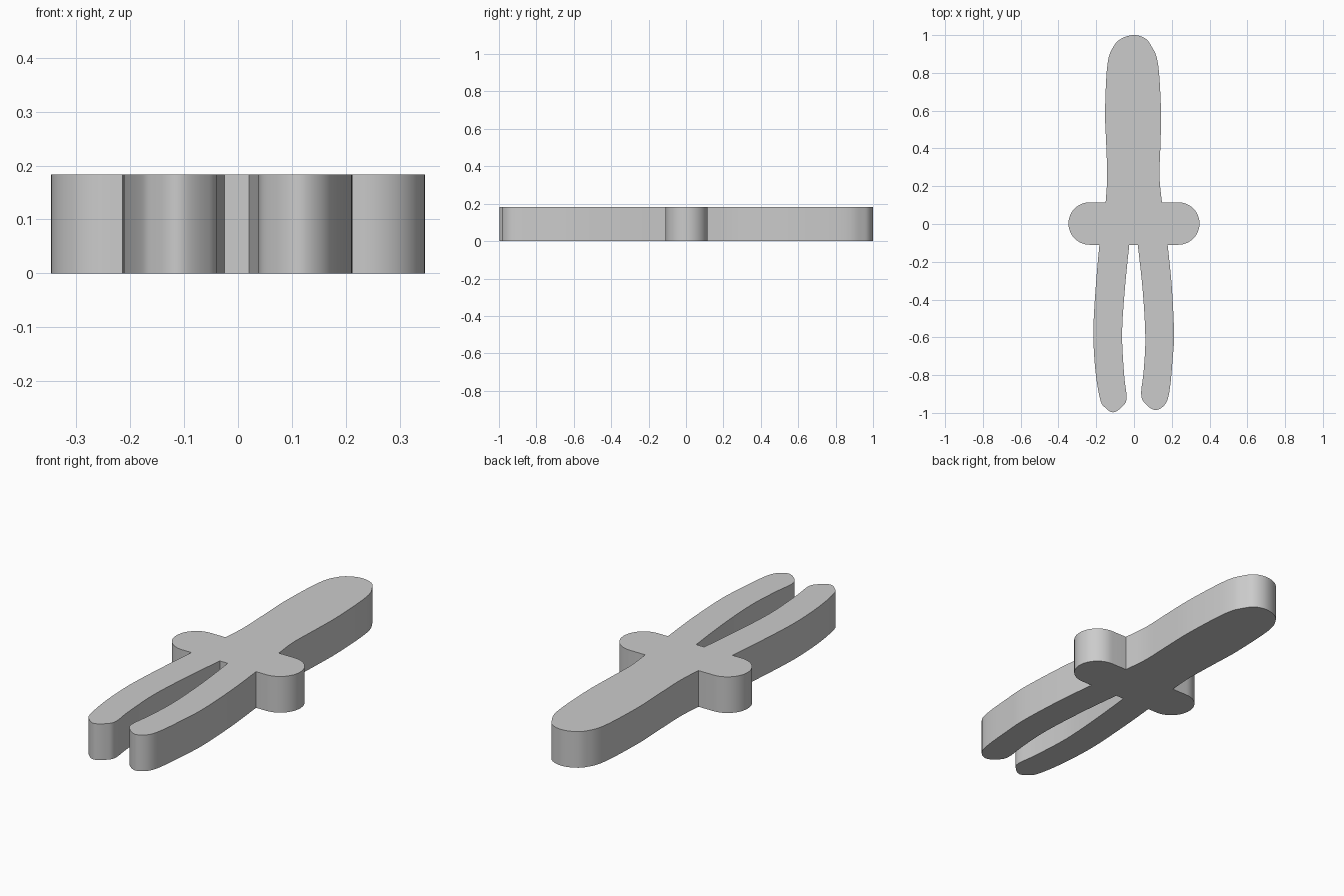
import bpy
import bmesh
import math
from mathutils import Vector

default_cube = bpy.data.objects.get("Cube")
if default_cube:
    bpy.data.objects.remove(default_cube, do_unlink=True)

THICKNESS = 0.183
BAR_TOP, BAR_BOTTOM = 0.115, -0.11
BAR_HALF_LENGTH = 0.347
STEPS = 5


def smooth_path(control_points):
    """Return a rounded path that passes through every control point."""
    pts = [Vector(p) for p in control_points]
    padded = [pts[0]] + pts + [pts[-1]]
    path = []
    for a, b, c, d in zip(padded, padded[1:], padded[2:], padded[3:]):
        for step in range(STEPS):
            t = step / STEPS
            tangent_b, tangent_c = (c - a) / 2, (d - b) / 2
            blend = t * t * (3 - 2 * t)
            path.append(b.lerp(c, blend)
                        + tangent_b * t * (1 - t) ** 2
                        - tangent_c * t * t * (1 - t))
    path.append(pts[-1])
    return path


def bar_end(side):
    """Return the half circle at one end of the crossbar, counterclockwise."""
    radius = (BAR_TOP - BAR_BOTTOM) / 2
    middle = (BAR_TOP + BAR_BOTTOM) / 2
    centre = Vector((side * (BAR_HALF_LENGTH - radius), middle))
    start = -math.pi / 2 * side
    segments = 24
    angles = [start + math.pi * i / segments for i in range(segments + 1)]
    return [centre + radius * Vector((math.cos(a), math.sin(a))) for a in angles]


# Broad rounded jaw, from its right-hand foot over the tip
jaw = smooth_path([
    (0.148, BAR_TOP), (0.135, 0.25), (0.14, 0.42), (0.143, 0.6), (0.127, 0.85),
    (0.09, 0.945), (0.055, 0.985), (0, 1), (-0.06, 0.985), (-0.105, 0.945),
    (-0.14, 0.85), (-0.153, 0.6), (-0.147, 0.42), (-0.142, 0.25), (-0.15, BAR_TOP),
])

# Two bowed handles, each from its left-hand root round the tip
handle_right = smooth_path([
    (-0.183, BAR_BOTTOM), (-0.2, -0.3), (-0.215, -0.56), (-0.205, -0.77),
    (-0.18, -0.925), (-0.155, -0.97), (-0.11, -0.997), (-0.06, -0.965),
    (-0.039, -0.92), (-0.052, -0.8), (-0.063, -0.58), (-0.048, -0.34),
    (-0.025, BAR_BOTTOM),
])
handle_left = smooth_path([
    (0.02, BAR_BOTTOM), (0.046, -0.35), (0.06, -0.6), (0.051, -0.78),
    (0.038, -0.9), (0.06, -0.952), (0.115, -0.985), (0.168, -0.95),
    (0.19, -0.87), (0.204, -0.72), (0.212, -0.58), (0.2, -0.33),
    (0.178, BAR_BOTTOM),
])

# Single flat outline, extruded to the full thickness
outline = handle_right + handle_left + bar_end(1) + jaw + bar_end(-1)
bm = bmesh.new()
face = bm.faces.new([bm.verts.new((p.x, p.y, 0)) for p in outline])
extruded = bmesh.ops.extrude_face_region(bm, geom=[face])
top_verts = [g for g in extruded["geom"] if isinstance(g, bmesh.types.BMVert)]
bmesh.ops.translate(bm, verts=top_verts, vec=(0, 0, THICKNESS))
bmesh.ops.recalc_face_normals(bm, faces=bm.faces[:])
mesh = bpy.data.meshes.new("pliers_body")
bm.to_mesh(mesh)
bm.free()

body = bpy.data.objects.new("pliers_body", mesh)
bpy.context.collection.objects.link(body)

# Plain grey finish
grey = bpy.data.materials.new("plain_grey")
grey.use_nodes = True
colour = (0.6, 0.6, 0.6, 1)
grey.diffuse_color = colour
grey.node_tree.nodes["Principled BSDF"].inputs["Base Color"].default_value = colour
mesh.materials.append(grey)

# Smooth walls with crisp rims
bpy.context.view_layer.objects.active = body
body.select_set(True)
bpy.ops.object.shade_smooth_by_angle(angle=math.radians(30))
